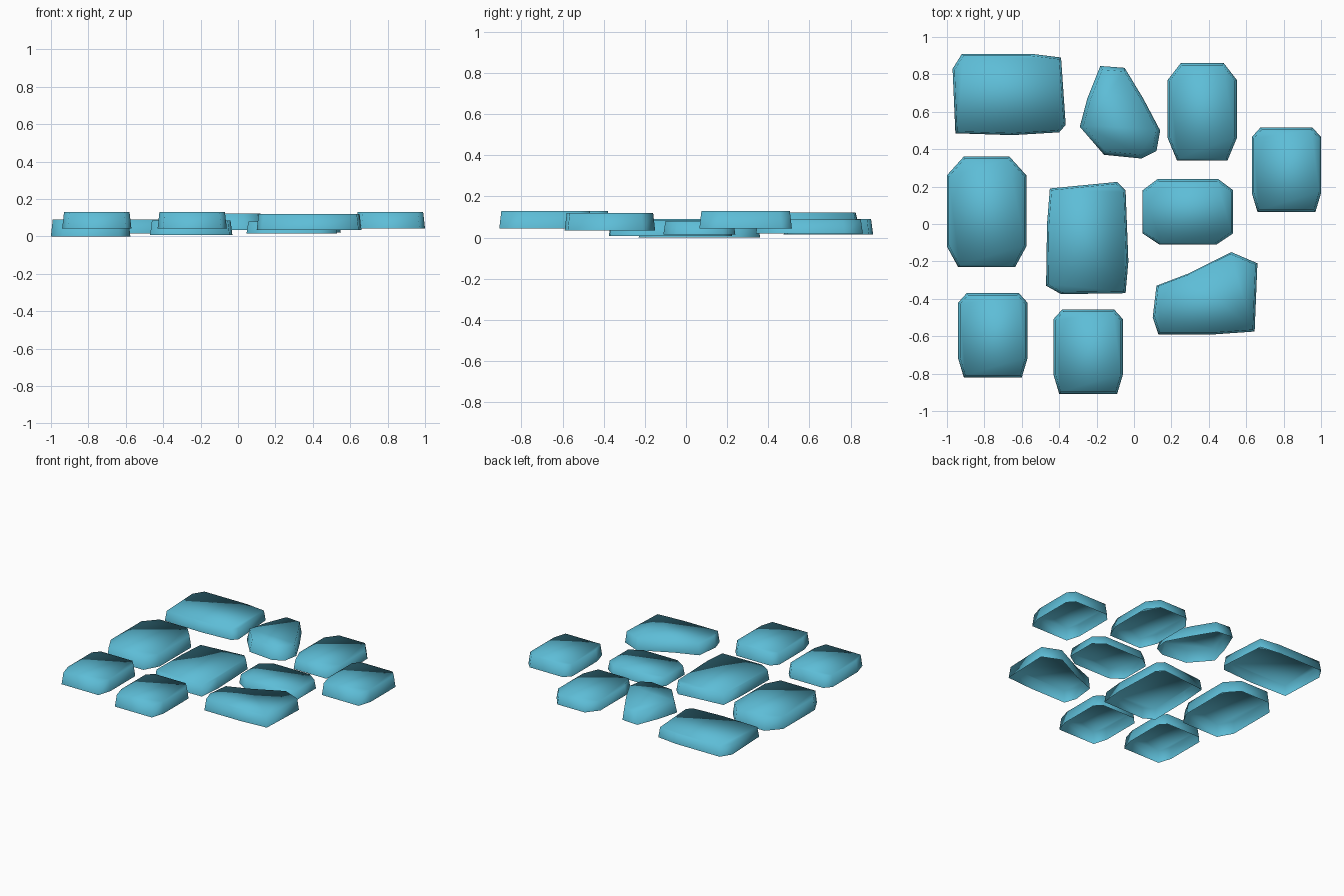
import bpy
from mathutils import Vector

cube = bpy.data.objects.get("Cube")
if cube:
    bpy.data.objects.remove(cube, do_unlink=True)

blue = bpy.data.materials.new("stone blue")
colour = (0.11, 0.51, 0.68, 1)
blue.use_nodes = True
blue.diffuse_color = colour
blue.node_tree.nodes["Principled BSDF"].inputs["Base Color"].default_value = colour


def cut_box(centre, size, back_cut, front_cut):
    """Clockwise rectangle with its back and front corners cut off."""
    cx, cy = centre
    w, d = size[0] / 2, size[1] / 2
    (bx, by), (fx, fy) = back_cut, front_cut
    right = [(w - bx, d), (w, d - by), (w, fy - d), (w - fx, -d)]
    left = [(-x, y) for x, y in reversed(right)]
    return [(cx + x, cy + y) for x, y in right + left]


def stone(name, outline, bottom, top, taper=0.01):
    """Smooth slab shell, open underneath, slightly narrower at the top."""
    outline = outline[::-1]
    n = len(outline)
    lo = Vector((min(p[0] for p in outline), min(p[1] for p in outline)))
    hi = Vector((max(p[0] for p in outline), max(p[1] for p in outline)))
    mid, half = (lo + hi) / 2, (hi - lo) / 2
    verts = [(x, y, bottom) for x, y in outline]
    for x, y in outline:
        verts.append((mid.x + (x - mid.x) * (1 - taper / half.x),
                      mid.y + (y - mid.y) * (1 - taper / half.y), top))
    faces = [(i, (i + 1) % n, n + (i + 1) % n, n + i) for i in range(n)]
    faces.append(tuple(range(n, n + n)))
    mesh = bpy.data.meshes.new(name)
    mesh.from_pydata(verts, [], faces)
    mesh.materials.append(blue)
    for face in mesh.polygons:
        face.use_smooth = True
    mesh.update()
    obj = bpy.data.objects.new(name, mesh)
    bpy.context.collection.objects.link(obj)
    return obj


# Three matching small stones
small_places = {
    "front_left_small_stone": (-0.755, -0.595),
    "front_middle_small_stone": (-0.245, -0.683),
    "right_small_stone": (0.815, 0.29),
}
for name, place in small_places.items():
    stone(name, cut_box(place, (0.37, 0.45), (0.045, 0.05), (0.03, 0.1)), 0.043, 0.13)

# Other stones with cut corners
stone("left_large_stone",
      cut_box((-0.788, 0.065), (0.425, 0.59), (0.09, 0.1), (0.06, 0.11)), 0, 0.09)
stone("oval_stone",
      cut_box((0.288, 0.065), (0.485, 0.35), (0.08, 0.06), (0.09, 0.06)), 0.015, 0.08)
stone("back_right_stone",
      cut_box((0.365, 0.6), (0.37, 0.52), (0.07, 0.09), (0.05, 0.12)), 0.02, 0.088)

# Irregular stones
stone("middle_stone",
      [(-0.45, 0.19), (-0.09, 0.225), (-0.045, 0.18), (-0.03, -0.2),
       (-0.045, -0.37), (-0.39, -0.375), (-0.47, -0.33), (-0.465, 0)], 0.008, 0.085)
stone("back_left_stone",
      [(-0.92, 0.91), (-0.55, 0.91), (-0.39, 0.89), (-0.365, 0.53),
       (-0.4, 0.49), (-0.65, 0.475), (-0.955, 0.485), (-0.97, 0.83)], 0.015, 0.09)
stone("tapered_stone",
      [(-0.18, 0.845), (-0.05, 0.835), (0.05, 0.67), (0.14, 0.5), (0.12, 0.39),
       (0.04, 0.35), (-0.16, 0.37), (-0.29, 0.52), (-0.25, 0.67)], 0.035, 0.122, 0.02)
stone("wedge_stone",
      [(0.12, -0.33), (0.29, -0.265), (0.52, -0.15), (0.66, -0.21),
       (0.645, -0.575), (0.43, -0.59), (0.13, -0.59), (0.1, -0.5)], 0.035, 0.12)
